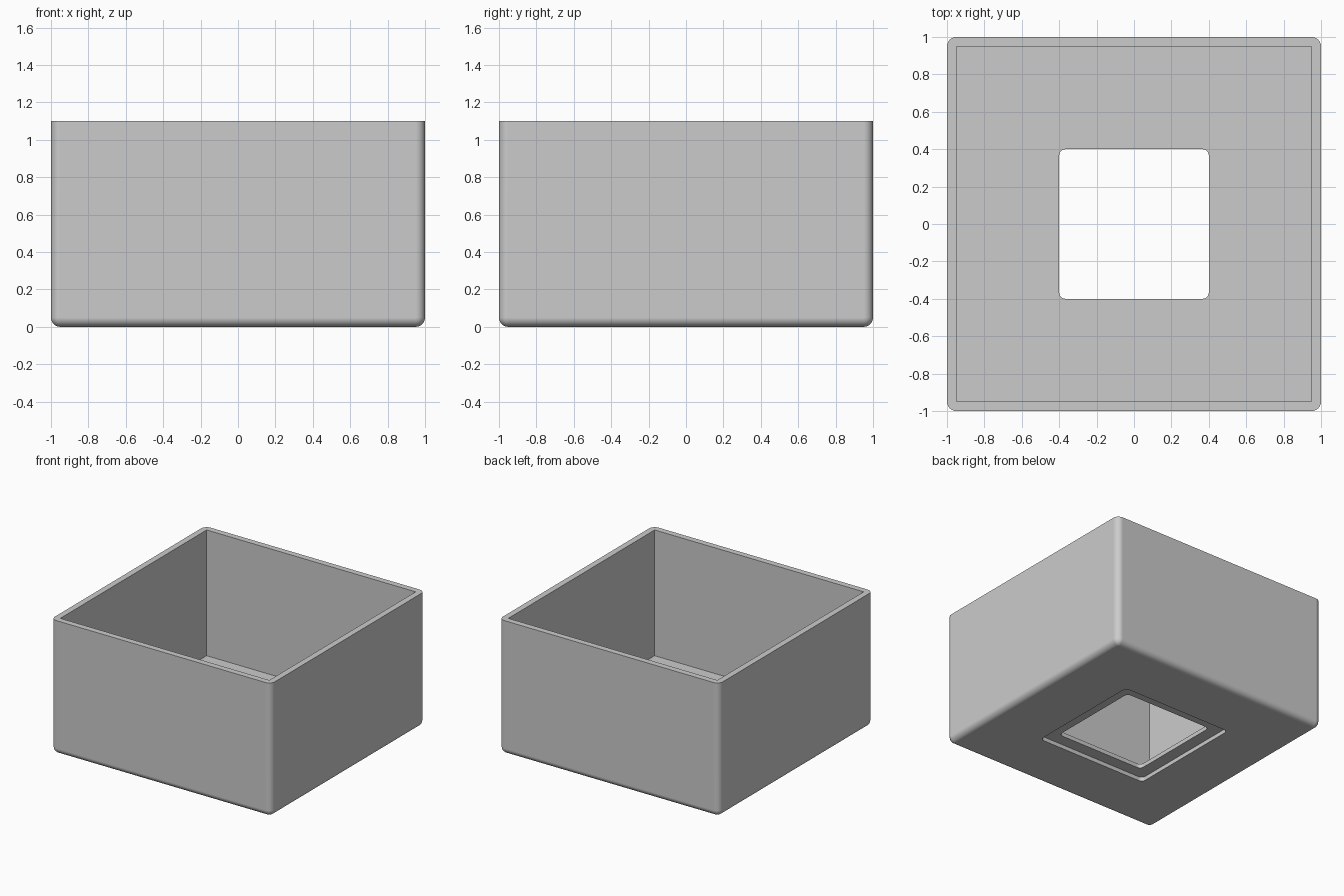
import bpy, bmesh
from math import sin, cos, pi

# Remove the default cube
default = bpy.data.objects.get("Cube")
if default:
    bpy.data.objects.remove(default, do_unlink=True)

# Single grey material
GREY = (0.6, 0.6, 0.6, 1.0)
mat = bpy.data.materials.new("light grey")
mat.use_nodes = True
mat.diffuse_color = GREY
mat.node_tree.nodes["Principled BSDF"].inputs["Base Color"].default_value = GREY

# Main sizes
HEIGHT, WALL, FLOOR = 1.1, 0.05, 0.067
ROUND = 0.05            # outer edge rounding
HOLE, RECESS, STEP = 0.4, 0.5, 0.033
SMALL = 0.035           # hole corner rounding
SEG = 6


def ring(bm, half, radius, z):
    """Rounded square loop of vertices at height z."""
    loop = []
    for corner in range(4):
        mid = pi / 4 + corner * pi / 2
        sx = 1 if cos(mid) > 0 else -1
        sy = 1 if sin(mid) > 0 else -1
        for i in range(SEG + 1):
            a = (corner + i / SEG) * pi / 2
            loop.append(bm.verts.new((sx * (half - radius) + radius * cos(a),
                                      sy * (half - radius) + radius * sin(a), z)))
    return loop


# Closed cross-section: cavity, floor hole, underside recess, outer shell
inner = 1 - WALL
sections = [
    (inner, 0, HEIGHT), (inner, 0, FLOOR),
    (HOLE, SMALL, FLOOR), (HOLE, SMALL, STEP),
    (RECESS, SMALL, STEP), (RECESS, SMALL, 0),
]
for i in range(SEG + 1):
    t = i / SEG * pi / 2
    r = ROUND * sin(t)
    sections.append((1 - ROUND + r, r, ROUND * (1 - cos(t))))
sections.append((1, ROUND, HEIGHT))

# Bridge each section to the next, the last back to the first
bm = bmesh.new()
loops = [ring(bm, *s) for s in sections]
for a, b in zip(loops, loops[1:] + loops[:1]):
    n = len(a)
    for i in range(n):
        j = (i + 1) % n
        bm.faces.new((a[i], a[j], b[j], b[i]))
bmesh.ops.remove_doubles(bm, verts=bm.verts, dist=0.0001)
bmesh.ops.recalc_face_normals(bm, faces=bm.faces)

mesh = bpy.data.meshes.new("square_planter_box")
bm.to_mesh(mesh)
bm.free()
mesh.materials.append(mat)
box = bpy.data.objects.new("square_planter_box", mesh)
bpy.context.collection.objects.link(box)

# Smooth rounded edges, crisp corners, flat sides
bpy.ops.object.select_all(action="DESELECT")
box.select_set(True)
bpy.context.view_layer.objects.active = box
bpy.ops.object.shade_smooth_by_angle(angle=pi / 6)
weighted = box.modifiers.new("flat sides", "WEIGHTED_NORMAL")
weighted.keep_sharp = True
